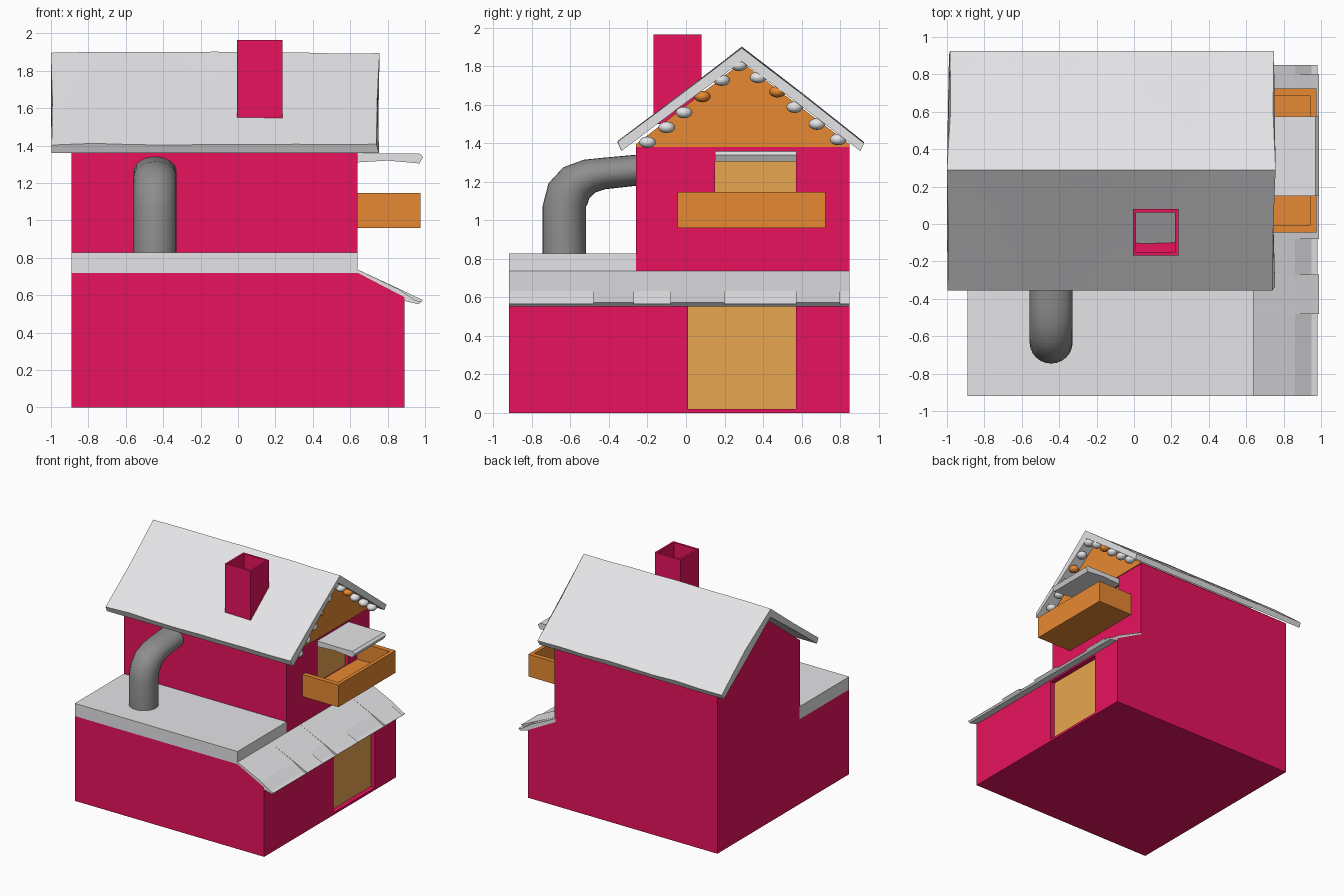
import bpy, bmesh, math, random
from mathutils import Vector

random.seed(4)
if "Cube" in bpy.data.objects:
    bpy.data.objects.remove(bpy.data.objects["Cube"])


def material(name, r, g, b):
    m = bpy.data.materials.new(name)
    m.use_nodes = True
    m.diffuse_color = (r, g, b, 1)
    m.node_tree.nodes["Principled BSDF"].inputs["Base Color"].default_value = (r, g, b, 1)
    return m


CRIMSON = material("crimson wall", 0.8, 0.006, 0.11)
WHITE = material("snow white", 0.8, 0.8, 0.82)
ORANGE = material("orange wood", 0.8, 0.25, 0.032)
TAN = material("tan door", 0.8, 0.38, 0.08)
GREY = material("pipe grey", 0.27, 0.27, 0.27)


def finish(name, bm, mat, smooth=None):
    bmesh.ops.recalc_face_normals(bm, faces=bm.faces)
    me = bpy.data.meshes.new(name)
    bm.to_mesh(me)
    bm.free()
    me.materials.append(mat)
    ob = bpy.data.objects.new(name, me)
    bpy.context.collection.objects.link(ob)
    bpy.ops.object.select_all(action="DESELECT")
    ob.select_set(True)
    bpy.context.view_layer.objects.active = ob
    if smooth:
        bpy.ops.object.shade_smooth_by_angle(angle=math.radians(smooth))
    return ob


def loft(name, rings, mat, smooth=None):
    """Skin a list of equal closed rings and cap both ends."""
    bm = bmesh.new()
    vs = [[bm.verts.new(p) for p in ring] for ring in rings]
    n = len(vs[0])
    for a, b in zip(vs, vs[1:]):
        for i in range(n):
            j = (i + 1) % n
            bm.faces.new((a[i], a[j], b[j], b[i]))
    bm.faces.new(vs[0])
    bm.faces.new(vs[-1])
    return finish(name, bm, mat, smooth)


def box(name, x, y, z, mat):
    return loft(name, [[(x[0], y[0], h), (x[1], y[0], h), (x[1], y[1], h), (x[0], y[1], h)]
                       for h in z], mat)


def cut(ob, x, y, z):
    """Carve a box-shaped recess and discard the cutter."""
    cutter = box("cutter", x, y, z, ob.data.materials[0])
    cutter.hide_render = True
    mod = ob.modifiers.new("recess", "BOOLEAN")
    mod.operation, mod.solver, mod.object = "DIFFERENCE", "EXACT", cutter
    bpy.context.view_layer.objects.active = ob
    bpy.ops.object.modifier_apply(modifier=mod.name)
    bpy.data.objects.remove(cutter)


# Ground floor with a sloped shoulder, and its recessed door
profile = [(-0.89, 0), (0.89, 0), (0.89, 0.59), (0.64, 0.72), (-0.89, 0.72)]
ground = loft("ground_floor", [[(x, y, z) for x, z in profile] for y in (-0.92, 0.85)], CRIMSON)
cut(ground, (0.845, 1), (0.01, 0.57), (0.02, 0.555))
box("ground_door", (0.83, 0.85), (0.01, 0.57), (0.02, 0.555), TAN)

# Upper floor with gables
MID = 0.29
profile = [(-0.26, 0.70), (0.85, 0.70), (0.85, 1.39), (MID, 1.815), (-0.26, 1.39)]
upper = loft("upper_floor", [[(x, y, z) for y, z in profile] for x in (-0.89, 0.64)], CRIMSON)
cut(upper, (0.6, 1), (0.15, 0.57), (0.98, 1.32))
box("balcony_door", (0.59, 0.605), (0.15, 0.57), (0.98, 1.32), TAN)

# Orange gable panel
gable = [(-0.26, 1.38), (0.85, 1.38), (0.85, 1.395), (MID, 1.82), (-0.26, 1.395)]
loft("gable_panel", [[(x, y, z) for y, z in gable] for x in (0.639, 0.647)], ORANGE)

# Main roof, slightly uneven along its length
section = [(-0.355, 1.41), (-0.03, 1.655), (MID, 1.90), (0.61, 1.655), (0.925, 1.405),
           (0.905, 1.36), (0.61, 1.585), (MID, 1.825), (-0.03, 1.59), (-0.335, 1.36)]
rings = []
for i in range(9):
    x = -0.99 + 1.735 * i / 8
    ring = []
    for k, (y, z) in enumerate(section):
        end = random.uniform(-0.012, 0.012) if i in (0, 8) else 0
        wave = random.uniform(-0.008, 0.003) if k < 5 else 0
        ring.append((x + end, y, z + wave))
    rings.append(ring)
loft("main_roof", rings, WHITE, 35)

# Flat snowy roof over the front extension
box("front_flat_roof", (-0.89, 0.64), (-0.92, -0.255), (0.72, 0.828), WHITE)

# Side awning whose edge is folded down in places
FOLDS = [(-0.92, -0.48), (-0.27, -0.08), (0.20, 0.57), (0.80, 0.85)]
stops = sorted({y for fold in FOLDS for y in fold})
for i, (a, b) in enumerate(zip(stops, stops[1:])):
    if (a, b) in FOLDS:
        top = [(0.63, 0.742), (0.86, 0.632), (0.95, 0.572), (0.98, 0.566)]
    else:
        top = [(0.63, 0.742), (0.86, 0.635), (0.95, 0.592), (0.99, 0.574)]
    under = [(0.965, 0.552), (0.89, 0.57), (0.86, 0.59), (0.63, 0.712)]
    loft("awning_%d" % (i + 1), [[(x, y, z) for x, z in top + under] for y in (a, b)], WHITE)

# Small canopy over the balcony door
canopy = [(0.63, 1.36), (0.80, 1.357), (0.97, 1.358), (0.99, 1.34),
          (0.97, 1.305), (0.80, 1.32), (0.63, 1.31)]
loft("door_canopy", [[(x, y, z) for x, z in canopy] for y in (0.15, 0.575)], WHITE, 35)

# Open balcony tray
balcony = box("balcony", (0.635, 0.975), (-0.045, 0.725), (0.96, 1.148), ORANGE)
cut(balcony, (0.6, 0.945), (-0.005, 0.685), (1.0, 1.3))

# Hollow chimney
chimney = box("chimney", (-0.005, 0.237), (-0.168, 0.08), (1.5, 1.965), CRIMSON)
cut(chimney, (0.012, 0.22), (-0.15, 0.062), (1.6, 2.1))

# Bent pipe: centre y, centre z, tilt in degrees, half thickness
path = [(-0.633, 0.80, 0, 0.113), (-0.633, 1.07, 0, 0.113), (-0.612, 1.14, 27, 0.115),
        (-0.57, 1.195, 50, 0.105), (-0.50, 1.23, 70, 0.09), (-0.43, 1.243, 82, 0.082),
        (-0.24, 1.262, 83, 0.08)]
rings = []
for y, z, tilt, half in path:
    t = math.radians(tilt)
    across = Vector((0, math.cos(t), -math.sin(t))) * half
    rings.append([Vector((-0.443, y, z)) + Vector((0.115, 0, 0)) * math.cos(u) + across * math.sin(u)
                  for u in (math.tau * k / 24 for k in range(24))])
loft("bent_pipe", rings, GREY, 40)

# Row of beads under the gable edge, every so often an orange one
beads = [(-0.2, 1.405), (-0.1, 1.483), (-0.01, 1.56), (0.085, 1.643), (0.185, 1.728),
         (0.275, 1.805), (0.375, 1.742), (0.475, 1.668), (0.565, 1.588), (0.68, 1.5), (0.79, 1.42)]
for i, (y, z) in enumerate(beads):
    bm = bmesh.new()
    bmesh.ops.create_uvsphere(bm, u_segments=12, v_segments=8, radius=0.04)
    for v in bm.verts:
        v.co = Vector((0.705 + v.co.x, y + v.co.y * 1.08, z + v.co.z * 0.75))
    finish("gable_bead_%d" % (i + 1), bm, ORANGE if i in (3, 7) else WHITE, 60)
